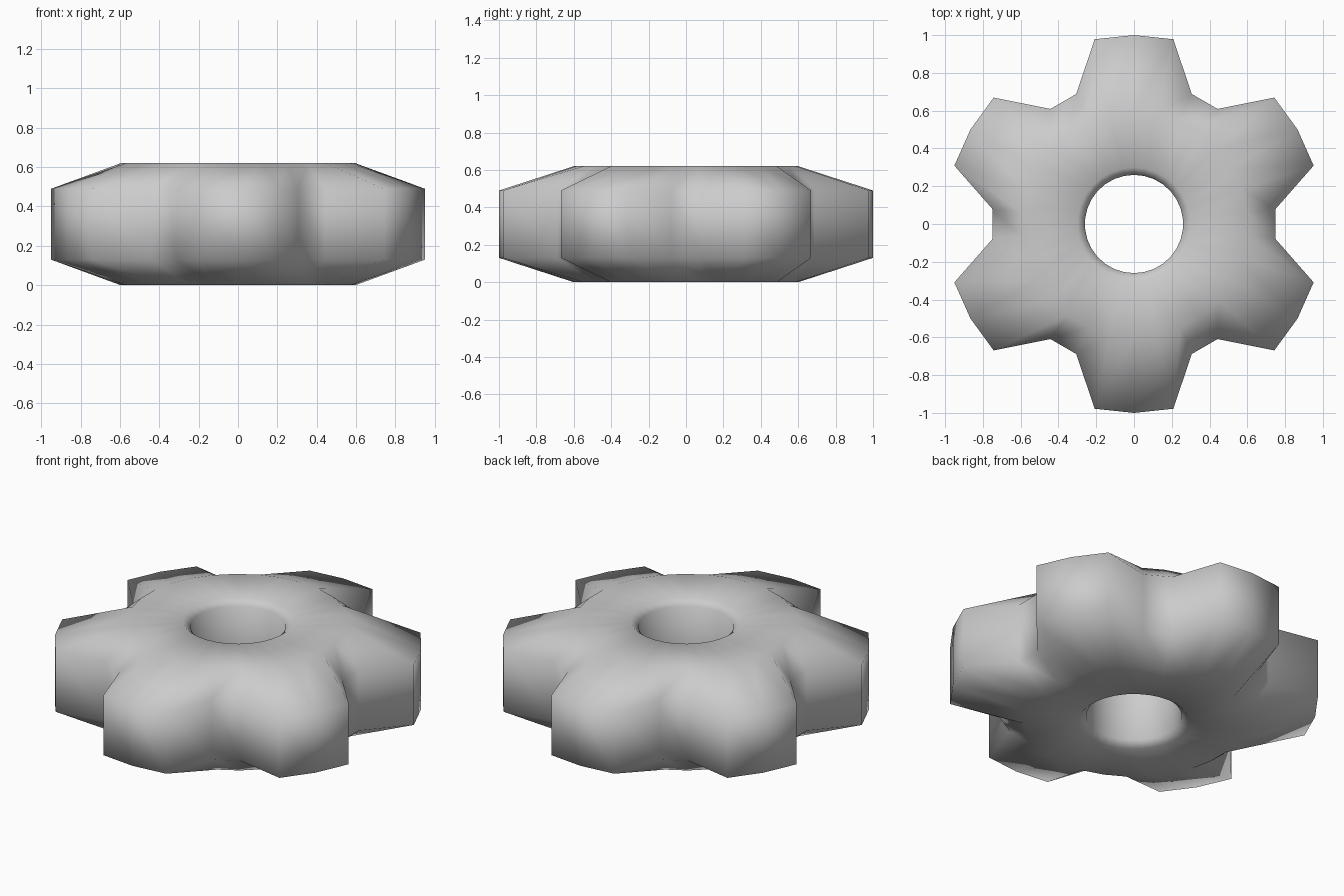
import bpy
import math

if "Cube" in bpy.data.objects:
    bpy.data.objects.remove(bpy.data.objects["Cube"])

SIDES = 30            # five columns for each of the six teeth
TIP, ROOT = 1.0, 0.753


def section(i):
    """Closed radius/height section of the ring at column i."""
    r = TIP if i % 5 in (0, 1, 4) else ROOT
    return [(0.26, 0.585), (0.30, 0.62), (0.60, 0.62), (r, 0.49),
            (r, 0.13), (0.60, 0.0), (0.30, 0.0), (0.26, 0.035)]


# Sweep the section around the axis
verts, faces = [], []
for i in range(SIDES):
    a = math.pi / 2 + i * math.tau / SIDES
    verts += [(r * math.cos(a), r * math.sin(a), z) for r, z in section(i)]

N = 8
for i in range(SIDES):
    j = (i + 1) % SIDES
    for k in range(N):
        m = (k + 1) % N
        a, b, c, d = i * N + k, i * N + m, j * N + m, j * N + k
        if k == 2:        # upper chamfer of teeth, split outer to inner
            faces += [(a, b, d), (b, c, d)]
        elif k == 4:      # lower chamfer of teeth
            faces += [(a, b, c), (a, c, d)]
        else:
            faces.append((a, b, c, d))

# Thick six-toothed gear, smooth shaded
mesh = bpy.data.meshes.new("gear")
mesh.from_pydata(verts, [], faces)
mesh.update()
for p in mesh.polygons:
    p.use_smooth = True
gear = bpy.data.objects.new("gear", mesh)
bpy.context.collection.objects.link(gear)
